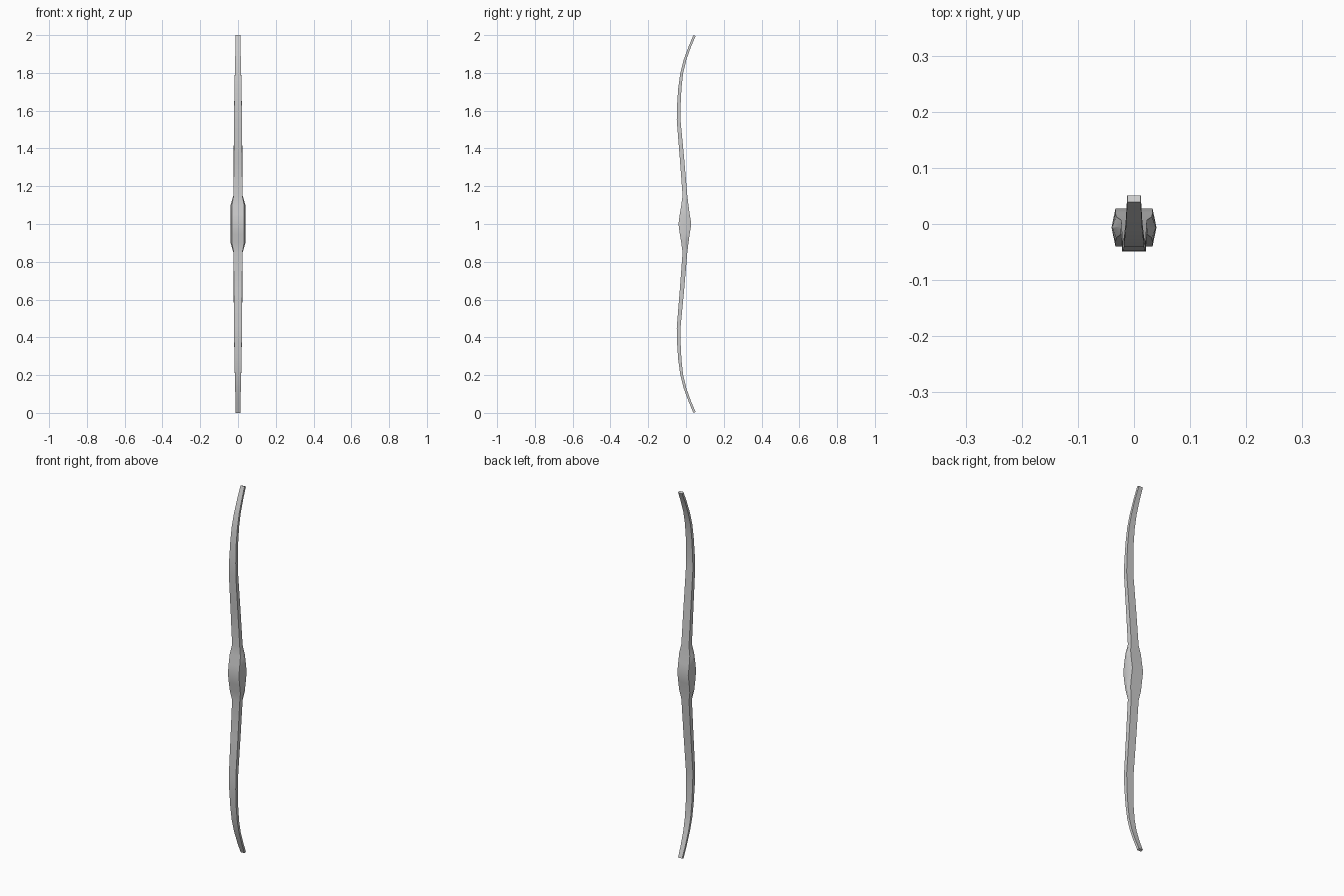
import bpy, bmesh

if "Cube" in bpy.data.objects:
    bpy.data.objects.remove(bpy.data.objects["Cube"])

# upper half stations: height above middle, front y, back y, half width, side ridge half width
UPPER = [
    (0.00, -0.040, 0.028, 0.033, 0.040),
    (0.05, -0.033, 0.020, 0.033, 0.040),
    (0.10, -0.025, 0.013, 0.032, 0.039),
    (0.15, -0.018, 0.007, 0.023, 0.025),
    (0.35, -0.033, -0.010, 0.022, 0.023),
    (0.55, -0.049, -0.029, 0.021, 0.0215),
    (0.62, -0.048, -0.029, 0.020, 0.0205),
    (0.72, -0.041, -0.024, 0.018, 0.0185),
    (0.80, -0.030, -0.015, 0.017, 0.017),
    (0.87, -0.012, 0.002, 0.015, 0.015),
    (0.94, 0.014, 0.027, 0.0135, 0.0135),
    (1.00, 0.039, 0.051, 0.012, 0.012),
]


def ring(bm, station, sign):
    h, front, back, w, ridge = station
    # tip end is cut square to the limb, so the back edge sits a little lower
    drop = 0.005 if h == 1.0 else 0.0
    mid = (front + back) / 2
    pts = [(-w, front, 0), (w, front, 0), (ridge, mid, drop / 2),
           (w, back, drop), (-w, back, drop), (-ridge, mid, drop / 2)]
    return [bm.verts.new((x, y, 1 + sign * (h - d))) for x, y, d in pts]


# bow stave: one loft running from the lower tip through the grip to the upper tip
bm = bmesh.new()
rings = [ring(bm, s, -1) for s in reversed(UPPER)]
rings += [ring(bm, s, 1) for s in UPPER[1:]]
for a, b in zip(rings, rings[1:]):
    for i in range(6):
        j = (i + 1) % 6
        bm.faces.new((a[i], a[j], b[j], b[i]))
bm.faces.new(rings[0][::-1])
bm.faces.new(rings[-1])
bmesh.ops.recalc_face_normals(bm, faces=bm.faces)

mesh = bpy.data.meshes.new("bow_stave")
bm.to_mesh(mesh)
bm.free()
bow = bpy.data.objects.new("bow_stave", mesh)
bpy.context.collection.objects.link(bow)

# smooth along the limbs, crisp along the edges
bpy.context.view_layer.objects.active = bow
bow.select_set(True)
bpy.ops.object.shade_smooth_by_angle(angle=0.5)
